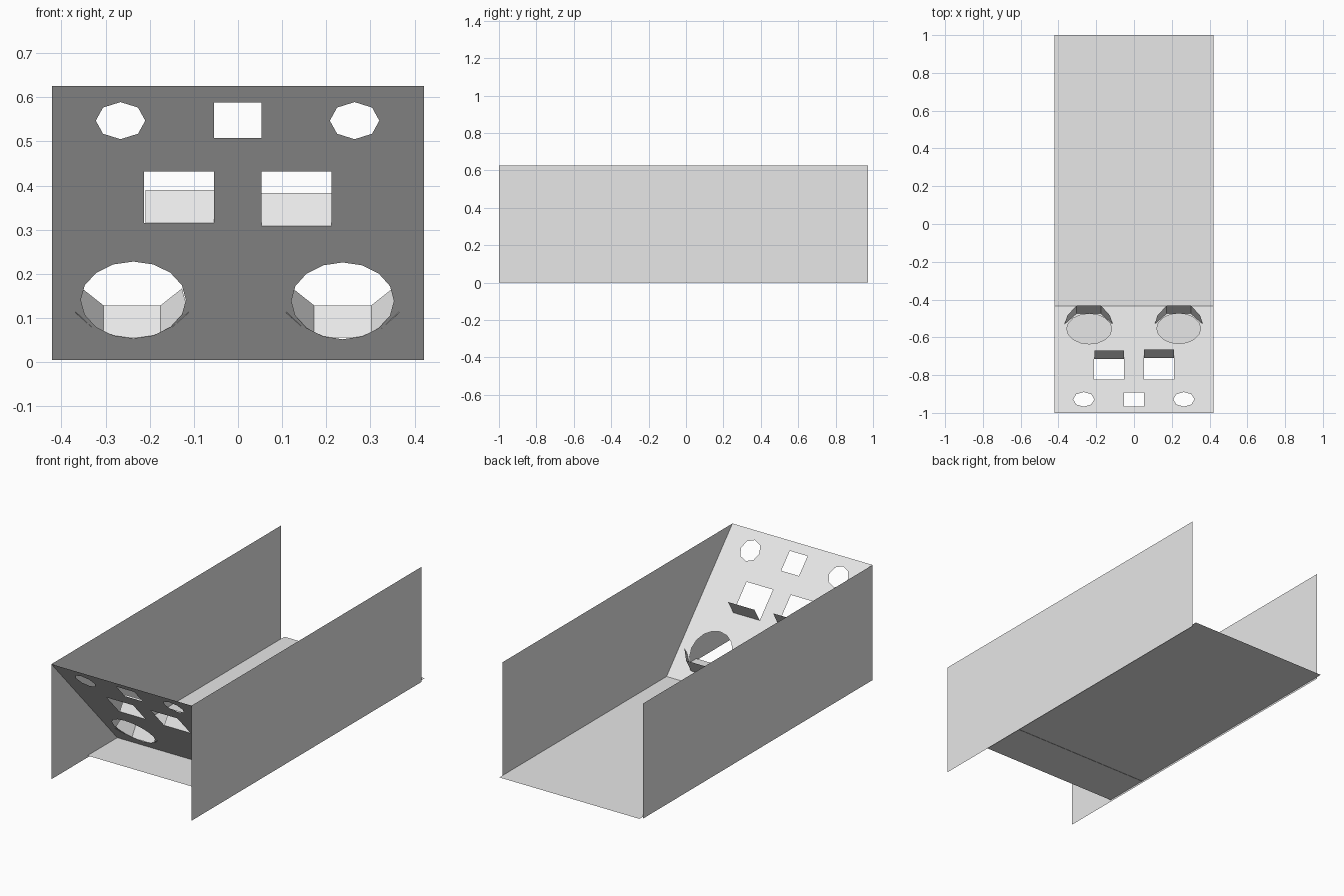
import bpy, bmesh
from math import cos, sin, pi

if "Cube" in bpy.data.objects:
    bpy.data.objects.remove(bpy.data.objects["Cube"], do_unlink=True)

# Single card grey
card = bpy.data.materials.new("card_grey")
card.use_nodes = True
card.diffuse_color = (0.8, 0.8, 0.8, 1)
card.node_tree.nodes["Principled BSDF"].inputs["Base Color"].default_value = (0.8, 0.8, 0.8, 1)

W, TOP, BASE = 0.421, 0.625, 0.005


def finish(name, bm):
    mesh = bpy.data.meshes.new(name)
    bm.to_mesh(mesh)
    bm.free()
    mesh.materials.append(card)
    obj = bpy.data.objects.new(name, mesh)
    bpy.context.collection.objects.link(obj)
    return obj


def sheet(name, *polys):
    bm = bmesh.new()
    for pts in polys:
        bm.faces.new([bm.verts.new(p) for p in pts])
    bmesh.ops.remove_doubles(bm, verts=bm.verts, dist=0.0005)
    return finish(name, bm)


def slope_y(z):
    return -1 + (TOP - z) * 0.57 / (TOP - BASE)


def rect(x0, x1, z0, z1):
    return [(x0, z0), (x1, z0), (x1, z1), (x0, z1)]


def oval(cx, cz, rx, rz, n):
    return [(cx + rx * cos(2 * pi * i / n), cz + rz * sin(2 * pi * i / n)) for i in range(n)]


def sloped_panel(name, loops, shift=0.0):
    """Fill an outline with holes in plan, then lean it onto the slope."""
    bm = bmesh.new()
    for loop in loops:
        vs = [bm.verts.new((x, z, 0)) for x, z in loop]
        for a, b in zip(vs, vs[1:] + vs[:1]):
            bm.edges.new((a, b))
    bmesh.ops.triangle_fill(bm, use_beauty=True, use_dissolve=False,
                            edges=bm.edges[:], normal=(0, 0, 1))
    for v in bm.verts:
        x, z = v.co.x, v.co.y
        v.co = (x, slope_y(z) + shift, z)
    return finish(name, bm)


# Side walls and floor
for side, s in (("left", 1), ("right", -1)):
    x = s * W
    sheet(side + "_wall", [(x, -1, 0), (x, 0.972, 0), (x, 0.972, TOP), (x, -1, TOP)])
sheet("floor", [(-W, -0.69, 0.01), (W, -0.69, 0.01), (W, 1, 0.01), (-W, 1, 0.01)])

# Leaning front panel with its cut-outs, and the separate corner piece
seam_x, seam_z = -0.16, 0.47
outline = [(-W, BASE), (W, BASE), (W, TOP), (seam_x, TOP), (seam_x, seam_z), (-W, seam_z)]
sloped_panel("front_panel", [
    outline,
    oval(0.264, 0.547, 0.056, 0.042, 8),
    rect(-0.054, 0.053, 0.508, 0.588),
    rect(-0.213, -0.054, 0.315, 0.432),
    rect(0.053, 0.212, 0.308, 0.432),
    oval(-0.237, 0.141, 0.119, 0.087, 16),
    oval(0.237, 0.139, 0.116, 0.087, 16),
])
sloped_panel("corner_panel", [
    rect(-W, seam_x, seam_z, TOP),
    oval(-0.266, 0.547, 0.056, 0.042, 8),
])

# Tabs folded inward below the square windows
for side, x0, x1, z in (("left", 0.053, 0.212, 0.308), ("right", -0.21, -0.054, 0.315)):
    y = slope_y(z)
    sheet(side + "_window_tab", [(x0, y, z), (x1, y, z), (x1, y + 0.045, z + 0.075),
                                 (x0, y + 0.045, z + 0.075)])

# Three-sided folded tabs below the round openings
for side, c in (("left", 0.237), ("right", -0.24)):
    h = 0.065
    polys = [[(c - h, -0.475, 0.056), (c + h, -0.475, 0.056),
              (c + h, -0.432, 0.129), (c - h, -0.432, 0.129)]]
    for s in (-1, 1):
        polys.append([(c + s * h, -0.475, 0.056), (c + s * 0.128, -0.532, 0.112),
                      (c + s * 0.113, -0.485, 0.167), (c + s * h, -0.432, 0.129)])
    sheet(side + "_round_tab", *polys)
